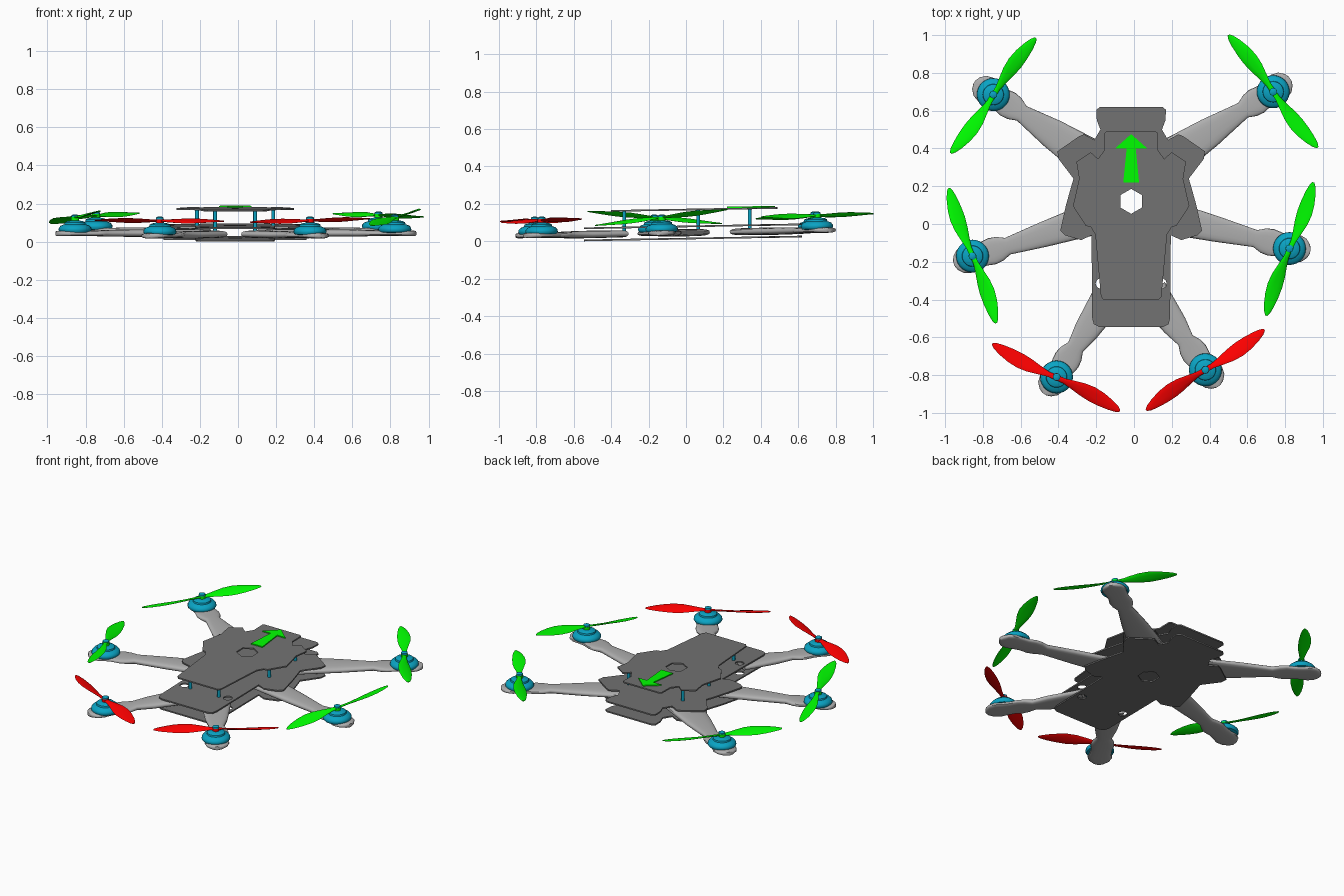
import bpy, bmesh
from math import sin, cos, pi, radians
from mathutils import Vector

if "Cube" in bpy.data.objects:
    bpy.data.objects.remove(bpy.data.objects["Cube"])

TILT = 0.018          # whole frame rises slightly toward the back
CX = -0.015           # body centre line


def material(name, rgb):
    m = bpy.data.materials.new(name)
    m.diffuse_color = (*rgb, 1)
    m.use_nodes = True
    m.node_tree.nodes["Principled BSDF"].inputs["Base Color"].default_value = m.diffuse_color
    return m


TEAL = material("teal", (0.003, 0.37, 0.55))
GREEN = material("green", (0.0, 1.0, 0.0))
RED = material("red", (1.0, 0.0, 0.0))
DARK = material("dark_grey", (0.17, 0.17, 0.17))
GREY = material("mid_grey", (0.43, 0.43, 0.43))


def finish(name, bm, mat=None, tilt=True):
    if tilt:
        for v in bm.verts:
            v.co.z += TILT * v.co.y
    bmesh.ops.recalc_face_normals(bm, faces=bm.faces[:])
    me = bpy.data.meshes.new(name)
    bm.to_mesh(me)
    bm.free()
    for p in me.polygons:
        p.use_smooth = True
    me.set_sharp_from_angle(angle=radians(42))
    if mat:
        me.materials.append(mat)
    ob = bpy.data.objects.new(name, me)
    bpy.context.collection.objects.link(ob)
    return ob


def loft(name, rings, mat=None, tilt=True):
    bm = bmesh.new()
    loops = [[bm.verts.new(p) for p in r] for r in rings]
    n = len(loops[0])
    for a, b in zip(loops, loops[1:]):
        for i in range(n):
            j = (i + 1) % n
            bm.faces.new((a[i], a[j], b[j], b[i]))
    bm.faces.new(loops[0])
    bm.faces.new(loops[-1])
    return finish(name, bm, mat, tilt)


def lathe(name, x, y, profile, mat, n=28):
    rings = [[(x + r * cos(2 * pi * i / n), y + r * sin(2 * pi * i / n), z)
              for i in range(n)] for r, z in profile]
    return loft(name, rings, mat)


def plate(name, outline, z, thick, holes=(), mat=None):
    # flat plate with polygon holes, then thickened
    bm = bmesh.new()
    for loop in [outline, *holes]:
        vs = [bm.verts.new((x, y, z)) for x, y in loop]
        for i in range(len(vs)):
            bm.edges.new((vs[i - 1], vs[i]))
    bmesh.ops.triangle_fill(bm, use_beauty=True, edges=bm.edges[:])
    ext = bmesh.ops.extrude_face_region(bm, geom=bm.faces[:], use_keep_orig=True)
    up = [g for g in ext["geom"] if isinstance(g, bmesh.types.BMVert)]
    bmesh.ops.translate(bm, vec=(0, 0, thick), verts=up)
    return finish(name, bm, mat)


def mirrored(half):
    return [(CX + x, y) for x, y in half] + [(CX - x, y) for x, y in reversed(half)]


def circle(x, y, r, n, turn=0.0):
    return [(x + r * cos(turn + 2 * pi * i / n), y + r * sin(turn + 2 * pi * i / n))
            for i in range(n)]


# Stacked frame plates
lower_half = [(0.165, 0.62), (0.184, 0.605), (0.182, 0.55), (0.163, 0.50), (0.195, 0.445),
              (0.25, 0.475), (0.275, 0.465), (0.39, 0.385), (0.385, 0.345), (0.305, 0.24),
              (0.32, 0.19), (0.345, 0.10), (0.375, -0.035), (0.35, -0.06), (0.265, -0.085),
              (0.21, -0.06), (0.206, -0.50), (0.198, -0.53), (0.17, -0.545)]
top_half = [(0.13, 0.49), (0.142, 0.48), (0.142, 0.39), (0.175, 0.345), (0.215, 0.38),
            (0.29, 0.33), (0.275, 0.24), (0.308, 0.095), (0.24, -0.01), (0.215, -0.015),
            (0.19, -0.055), (0.16, -0.385), (0.145, -0.402)]
centre_hole = circle(CX, 0.12, 0.066, 6, pi / 6)
side_holes = [circle(CX + s * 0.16, -0.315, 0.028, 10) for s in (-1, 1)]
holes = [centre_hole] + side_holes
plate("bottom_plate", mirrored(lower_half), 0.010, 0.009, holes, DARK)
plate("middle_plate", mirrored(lower_half), 0.075, 0.009, holes, DARK)
plate("top_plate", mirrored(top_half), 0.165, 0.009, [centre_hole], DARK)

# Standoffs between middle and top plates
for x, y in ((0.105, -0.33), (0.20, 0.065), (0.20, 0.34)):
    for s in (-1, 1):
        lathe("standoff", CX + s * x, y, [(0.010, 0.03), (0.010, 0.168)], TEAL, 10)

# Direction arrow on top
arrow = [(0.001, 0.475), (0.085, 0.40), (0.024, 0.40), (0.042, 0.22)]
plate("direction_arrow", mirrored(arrow), 0.172, 0.009, (), GREEN)


def arm(name, tip, root, root_w):
    # rounded flat tube: wide motor pad, narrow neck, flared root
    a, b = Vector((*tip, 0)), Vector((*root, 0))
    length = (b - a).length
    d = (b - a).normalized()
    side = Vector((-d.y, d.x, 0))
    stations = [(-0.075, 0.012, 0.012), (-0.065, 0.037, 0.014), (-0.04, 0.063, 0.014),
                (0, 0.075, 0.014), (0.04, 0.067, 0.014), (0.09, 0.064, 0.014),
                (0.14, 0.072, 0.015), (0.18, 0.066, 0.016), (0.225, 0.046, 0.018),
                (length * 0.6, 0.3 * 0.046 + 0.7 * root_w * 0.85, 0.020),
                (length, root_w, 0.019)]
    rings = []
    for t, w, h in stations:
        ring = []
        for i in range(20):
            c, s = cos(2 * pi * i / 20), sin(2 * pi * i / 20)
            p = a + d * t + side * w * (abs(c) ** 0.7 * (1 if c > 0 else -1))
            p.z = 0.046 + h * (abs(s) ** 0.7 * (1 if s > 0 else -1))
            ring.append(p)
        rings.append(ring)
    loft(name, rings, GREY)


def propeller(name, p, q, mat, hand):
    # two twisted leaf blades between the tips p and q
    p, q = Vector(p), Vector(q)
    mid, ax = (p + q) / 2, (q - p).normalized()
    side = Vector((0, 0, 1)).cross(ax).normalized()
    up = ax.cross(side)
    half = (q - p).length / 2
    shape = [(1.0, 0.006, 8), (0.95, 0.017, 9), (0.85, 0.028, 11), (0.7, 0.038, 14),
             (0.55, 0.042, 17), (0.4, 0.037, 20), (0.25, 0.025, 22), (0.12, 0.015, 20),
             (0.04, 0.014, 8)]
    path = [(-f, w, t, -1) for f, w, t in shape]
    path += [(f, w, t, 1) for f, w, t in reversed(shape)]
    rings = []
    for f, w, twist, sg in path:
        ang = radians(twist) * sg * hand
        off = 0.010 * sin(pi * abs(f)) * sg * hand
        ring = []
        for i in range(10):
            u = w * cos(2 * pi * i / 10)
            v = (0.003 + 0.003 * (1 - abs(f))) * sin(2 * pi * i / 10)
            ring.append(mid + ax * (f * half) + side * (off + u * cos(ang) - v * sin(ang))
                        + up * (u * sin(ang) + v * cos(ang)))
        rings.append(ring)
    loft(name, rings, mat, tilt=False)


# Arms, motors and propellers: name, motor, arm tip, arm root, root width, blade tips, colour
UNITS = [
    ("back_left", (-0.745, 0.685), (-0.782, 0.71), (-0.20, 0.325), 0.11,
     (-0.97, 0.375, 0.12), (-0.52, 0.985, 0.15), GREEN),
    ("back_right", (0.737, 0.70), (0.765, 0.727), (0.16, 0.325), 0.11,
     (0.972, 0.405, 0.13), (0.50, 1.0, 0.147), GREEN),
    ("middle_left", (-0.855, -0.17), (-0.883, -0.187), (-0.20, 0.035), 0.09,
     (-0.98, 0.19, 0.095), (-0.73, -0.525, 0.16), GREEN),
    ("middle_right", (0.823, -0.13), (0.86, -0.13), (0.16, 0.04), 0.09,
     (0.95, 0.22, 0.17), (0.70, -0.485, 0.085), GREEN),
    ("front_left", (-0.41, -0.81), (-0.433, -0.838), (-0.13, -0.38), 0.09,
     (-0.75, -0.635, 0.112), (-0.075, -0.99, 0.107), RED),
    ("front_right", (0.378, -0.772), (0.404, -0.798), (0.09, -0.36), 0.09,
     (0.69, -0.56, 0.12), (0.065, -0.985, 0.102), RED),
]
motor_profile = [(0.055, 0.048), (0.080, 0.053), (0.087, 0.064), (0.085, 0.076),
                 (0.075, 0.087), (0.056, 0.094), (0.054, 0.104), (0.042, 0.110),
                 (0.020, 0.114)]
for name, m, tip, root, w, p, q, col in UNITS:
    hand = 1 if m[0] < 0 else -1
    arm("arm_" + name, tip, root, w)
    lathe("motor_" + name, *m, motor_profile, TEAL)
    lathe("propeller_hub_" + name, *m, [(0.021, 0.112), (0.021, 0.132)], col, 16)
    lathe("propeller_nut_" + name, *m,
          [(0.020, 0.130), (0.020, 0.141), (0.010, 0.146)], TEAL, 16)
    propeller("propeller_" + name, p, q, col, hand)
